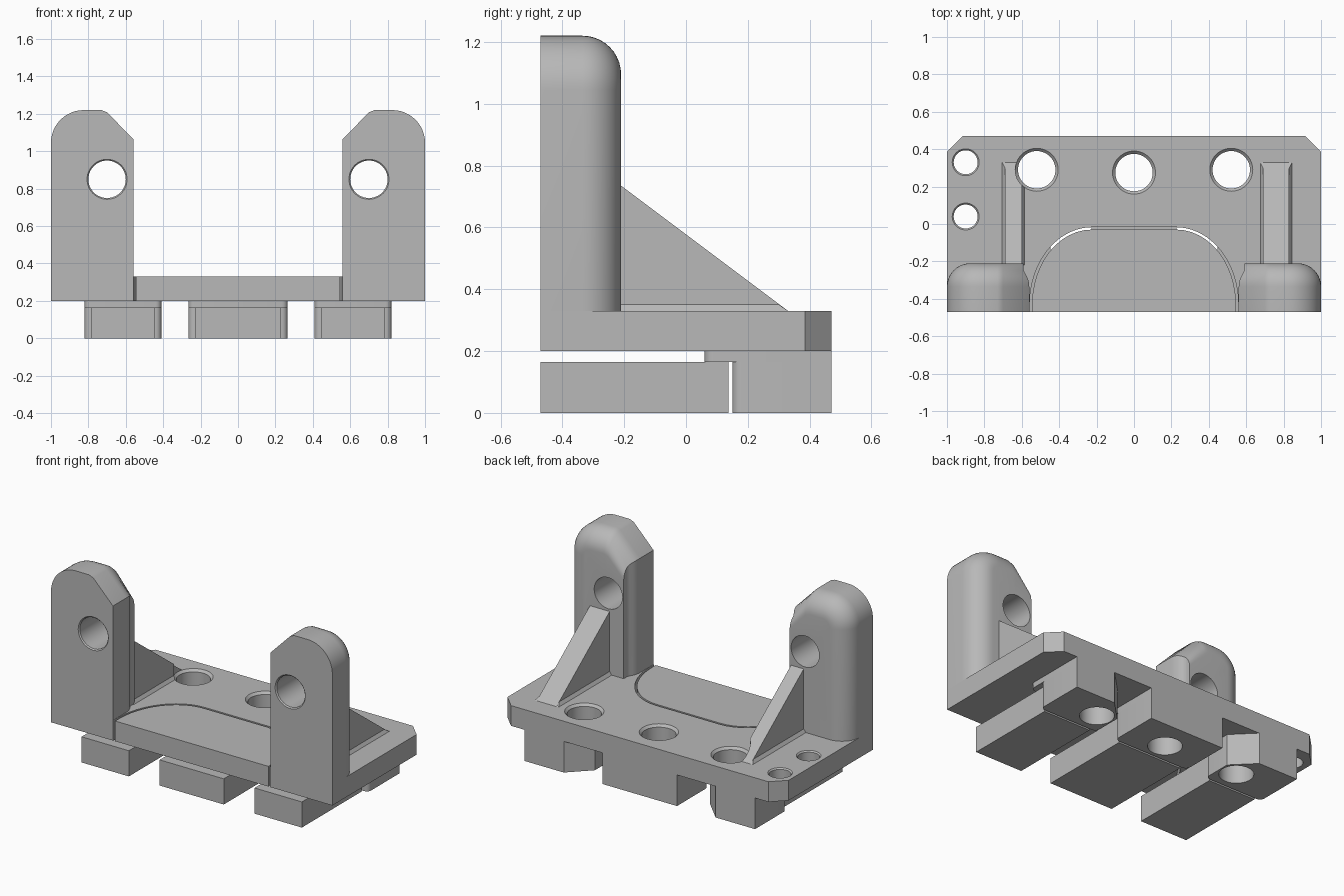
import bpy
import bmesh
from math import sin, cos, pi, radians
from mathutils import Vector

if "Cube" in bpy.data.objects:
    bpy.data.objects.remove(bpy.data.objects["Cube"])

grey = bpy.data.materials.new("plain grey")
grey.use_nodes = True
grey.diffuse_color = (0.48, 0.48, 0.48, 1)
grey.node_tree.nodes["Principled BSDF"].inputs["Base Color"].default_value = grey.diffuse_color


def finish(name, bm):
    bmesh.ops.recalc_face_normals(bm, faces=bm.faces)
    mesh = bpy.data.meshes.new(name)
    bm.to_mesh(mesh)
    bm.free()
    mesh.materials.append(grey)
    ob = bpy.data.objects.new(name, mesh)
    bpy.context.collection.objects.link(ob)
    return ob


def loft(bm, rings):
    """Closed solid through rings of equal point count."""
    loops = [[bm.verts.new(p) for p in ring] for ring in rings]
    for a, b in zip(loops, loops[1:]):
        for i in range(len(a)):
            j = (i + 1) % len(a)
            bm.faces.new((a[i], a[j], b[j], b[i]))
    bm.faces.new(loops[0])
    bm.faces.new(loops[-1])


def prism(name, outline, lo, hi):
    """Upright solid from an (x, y) outline."""
    bm = bmesh.new()
    loft(bm, [[(x, y, z) for x, y in outline] for z in (lo, hi)])
    return finish(name, bm)


def box(name, x0, x1, y0, y1, z0, z1):
    return prism(name, [(x0, y0), (x1, y0), (x1, y1), (x0, y1)], z0, z1)


def arc(cx, cy, rx, ry, start, end, n=12):
    angles = [radians(start + (end - start) * i / n) for i in range(n + 1)]
    return [(cx + rx * cos(a), cy + ry * sin(a)) for a in angles]


def drill(bm, centre, axis, radius, lo, hi, top, flare):
    """Drill shape with a widened mouth at position top along the axis."""
    steps = [(radius, lo), (radius, top - flare), (radius + flare, top), (radius + flare, hi)]
    rings = []
    for r, h in steps:
        flat = arc(centre[0], centre[1], r, r, 0, 360, 48)[:-1]
        rings.append([(u, v, h) if axis == "z" else (u, -h, v) for u, v in flat])
    loft(bm, rings)


def cut(ob, cutter):
    mod = ob.modifiers.new("holes", "BOOLEAN")
    mod.operation = "DIFFERENCE"
    mod.solver = "EXACT"
    mod.object = cutter
    graph = bpy.context.evaluated_depsgraph_get()
    mesh = bpy.data.meshes.new_from_object(ob.evaluated_get(graph))
    ob.modifiers.clear()
    ob.data = mesh


FRONT, BACK = -0.47, 0.47
LOW, TOP = 0.20, 0.33
parts = []

# Cutters for the vertical bolt holes and the pillar holes
bm = bmesh.new()
for x, y in ((-0.52, 0.29), (0, 0.275), (0.52, 0.29)):
    drill(bm, (x, y), "z", 0.1, -0.1, 0.45, TOP, 0.015)
for y in (0.04, 0.33):
    drill(bm, (-0.9, y), "z", 0.064, 0.1, 0.45, TOP, 0.008)
bolt_cutter = finish("bolt_cutter", bm)
bm = bmesh.new()
for s in (-1, 1):
    drill(bm, (s * 0.7, 0.85), "y", 0.1, 0.1, 0.6, -FRONT, 0.007)
pillar_cutter = finish("pillar_cutter", bm)


# Round-ended panel outline, reused for the gap in the plate
def panel_outline(grow):
    half = arc(0.225, -0.43, 0.32 + grow, 0.4 + grow, 0, 90)
    half = [(0.545 + grow, FRONT)] + half
    return half + [(-x, y) for x, y in reversed(half)]


parts.append(prism("centre_panel", panel_outline(0), LOW, TOP))

# Base plate with clipped rear corners
plate = prism("base_plate", [(-1, FRONT), (-1, 0.385), (-0.915, BACK), (0.915, BACK),
                             (1, 0.385), (1, FRONT)] + panel_outline(0.013), LOW, TOP)
cut(plate, bolt_cutter)
parts.append(plate)


# Pillar outline, shrunk by d on the outer and top sides
def pillar_outline(d):
    inner = 0.56 + min(d, 0.03)
    return ([(inner, TOP), (1 - d, TOP)]
            + arc(0.825, 1.045, 0.175 - d, 0.175 - d, 0, 90)
            + [(0.73, 1.22 - d), (0.70, 1.208 - d), (inner, 1.065 - 0.8 * d)])


# Pillars with rounded back edges, and their sloping ribs
R = 0.125
for s, side in ((-1, "right"), (1, "left")):
    rings = [[(s * x, FRONT, z) for x, z in pillar_outline(0)]]
    for i in range(11):
        a = i / 10 * pi / 2
        y = -0.21 - R + R * sin(a)
        rings.append([(s * x, y, z) for x, z in pillar_outline(R * (1 - cos(a)))])
    bm = bmesh.new()
    loft(bm, rings)
    pillar = finish(side + "_pillar", bm)
    cut(pillar, pillar_cutter)
    parts.append(pillar)

    x0, x1 = (0.69, 0.83) if s > 0 else (-0.69, -0.60)
    profile = [(-0.23, TOP - 0.01), (-0.23, 0.75), (0.33, TOP), (0.33, TOP - 0.01)]
    bm = bmesh.new()
    loft(bm, [[(x, y, z) for y, z in profile] for x in (x0, x1)])
    rib = finish(side + "_rib", bm)
    # Small sloped fillet along the foot of the rib
    bm = bmesh.new()
    loft(bm, [[(x0 - f, -0.22, z), (x1 + f, -0.22, z), (x1 + f, 0.33 - g, z), (x0 - f, 0.33 - g, z)]
              for f, g, z in ((0.015, 0, TOP - 0.005), (0.015, 0, TOP), (0, 0.03, TOP + 0.02))])
    fillet = finish(side + "_rib_fillet", bm)
    for ob in (rib, fillet):
        cut(ob, bolt_cutter)
        parts.append(ob)


# Rear foot: inner rear corners clipped on the outer feet, rounded front corners
def foot_outline(x0, x1, y0, clip0, clip1):
    r = 0.03
    pts = arc(x0 + r, y0 + r, r, r, 180, 270, 5) + arc(x1 - r, y0 + r, r, r, 270, 360, 5)
    pts += [(x1, BACK - clip1), (x1 - clip1, BACK)] if clip1 else [(x1, BACK)]
    pts += [(x0 + clip0, BACK), (x0, BACK - clip0)] if clip0 else [(x0, BACK)]
    return pts


feet = (("right", -0.82, -0.41, 0, 0.13), ("middle", -0.265, 0.265, 0, 0), ("left", 0.41, 0.82, 0.13, 0))
for side, x0, x1, c0, c1 in feet:
    foot = prism(side + "_foot", foot_outline(x0, x1, 0.15, c0, c1), 0, 0.165)
    neck = prism(side + "_foot_neck", foot_outline(x0, x1, 0.06, c0, c1), 0.165, LOW)
    for ob in (foot, neck):
        cut(ob, bolt_cutter)
        parts.append(ob)
    # Front bar lying below the plate
    parts.append(box(side + "_bar", x0 + 0.037, x1 - 0.037, FRONT, 0.137, 0, 0.165))

for cutter in (bolt_cutter, pillar_cutter):
    bpy.data.objects.remove(cutter)

# Smooth curved faces, keep edges sharp
bpy.ops.object.select_all(action="DESELECT")
for ob in parts:
    ob.select_set(True)
bpy.context.view_layer.objects.active = parts[0]
bpy.ops.object.shade_smooth_by_angle(angle=radians(30))
